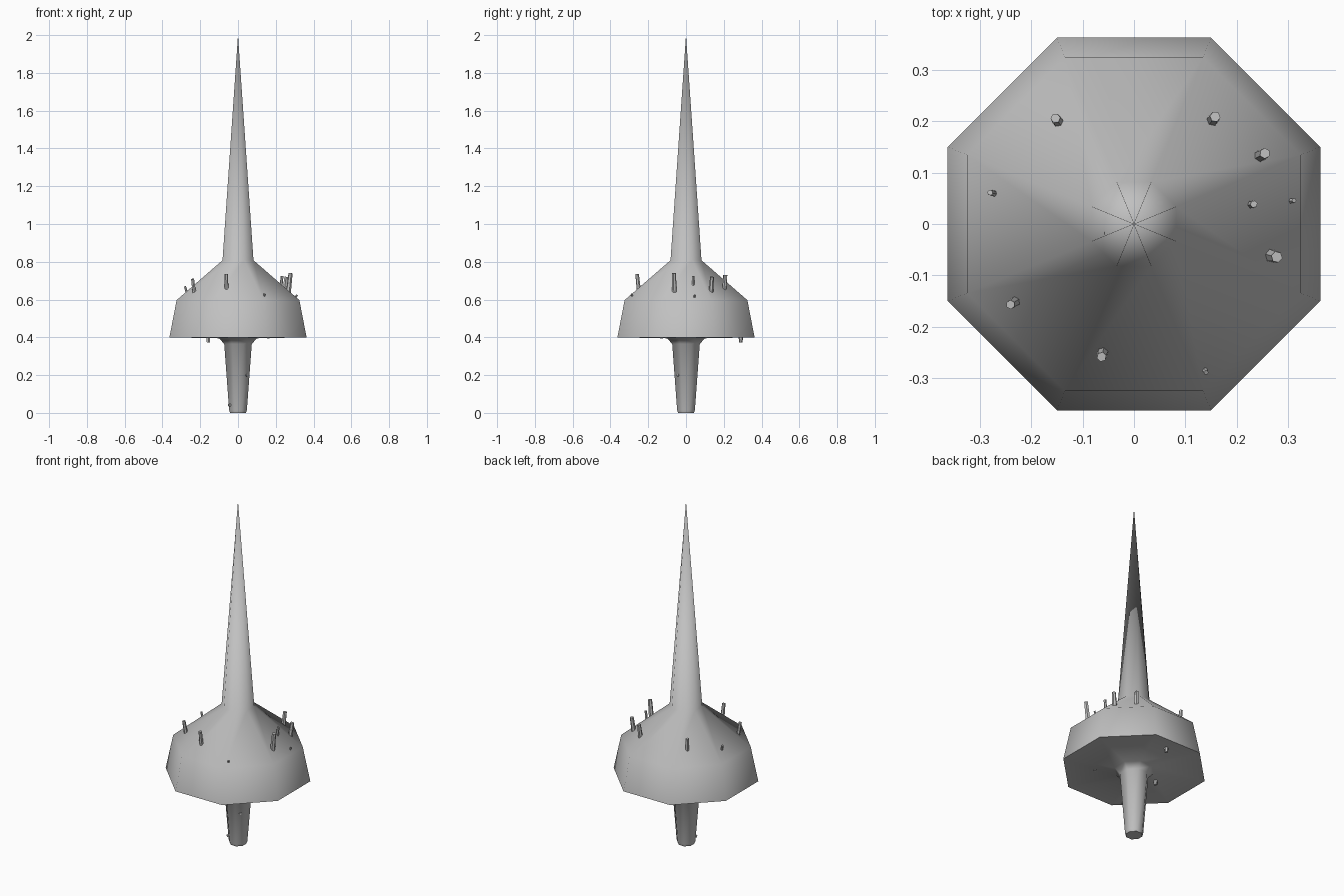
import bpy, bmesh, math
from mathutils import Vector, Matrix

if "Cube" in bpy.data.objects:
    bpy.data.objects.remove(bpy.data.objects["Cube"])

grey = bpy.data.materials.new("stone grey")
grey.diffuse_color = (0.53, 0.53, 0.53, 1)
grey.use_nodes = True
grey.node_tree.nodes["Principled BSDF"].inputs["Base Color"].default_value = grey.diffuse_color


def finish(bm, name, angle):
    bmesh.ops.recalc_face_normals(bm, faces=bm.faces[:])
    me = bpy.data.meshes.new(name)
    bm.to_mesh(me)
    bm.free()
    me.materials.append(grey)
    ob = bpy.data.objects.new(name, me)
    bpy.context.collection.objects.link(ob)
    bpy.ops.object.select_all(action='DESELECT')
    ob.select_set(True)
    bpy.context.view_layer.objects.active = ob
    bpy.ops.object.shade_smooth_by_angle(angle=math.radians(angle))
    return ob


def lathe(name, profile, sides=8):
    """Octagonal lathe; profile holds (apothem, z), flats face the axes."""
    bm = bmesh.new()
    k = 1 / math.cos(math.pi / sides)
    rings = []
    for r, z in profile:
        if r == 0:
            rings.append([bm.verts.new((0, 0, z))] * sides)
        else:
            rings.append([bm.verts.new((r * k * math.cos(a), r * k * math.sin(a), z))
                          for a in [(i + 0.5) * math.tau / sides for i in range(sides)]])
    for lo, hi in zip(rings, rings[1:]):
        for i in range(sides):
            j = (i + 1) % sides
            bm.faces.new(list(dict.fromkeys((lo[i], lo[j], hi[j], hi[i]))))
    return finish(bm, name, 65)


# spindle: stem, flared collar, skirted body and long spike in one shell
lathe("spindle_body", [(0, 0), (0.042, 0), (0.047, 0.015), (0.073, 0.365), (0.1, 0.395),
                       (0.363, 0.4), (0.325, 0.597), (0.082, 0.808), (0, 2.0)])


def peg(name, base, tip, radius):
    """Small six-sided peg between two points."""
    a, b = Vector(base), Vector(tip)
    d = b - a
    m = Matrix.Translation((a + b) / 2) @ d.to_track_quat('Z', 'Y').to_matrix().to_4x4()
    bm = bmesh.new()
    bmesh.ops.create_cone(bm, cap_ends=True, segments=6, radius1=radius,
                          radius2=radius * 0.8, depth=d.length, matrix=m)
    finish(bm, name, 40)


# pegs on the sloping shoulder, leaning slightly outward: x, y, top, radius
shoulder = [(-0.15, 0.202, 0.73, 0.012), (0.155, 0.205, 0.73, 0.013), (0.25, 0.135, 0.72, 0.013),
            (0.229, 0.038, 0.725, 0.009), (0.306, 0.045, 0.625, 0.006), (0.273, -0.063, 0.74, 0.014),
            (-0.236, -0.154, 0.71, 0.011), (-0.062, -0.254, 0.735, 0.012),
            (-0.275, 0.06, 0.67, 0.007), (0.138, -0.284, 0.63, 0.006)]
for i, (x, y, top, r) in enumerate(shoulder):
    base_z = min(top - 0.03, 0.62)
    peg(f"shoulder_peg_{i}", (x * 0.97, y * 0.97, base_z), (x * 1.02, y * 1.02, top), r)

# studs poking out below the skirt: x, y, bottom, radius
under = [(0.02, 0.29, 0.372, 0.012), (-0.157, -0.01, 0.372, 0.012), (0.16, -0.13, 0.394, 0.01)]
for i, (x, y, z, r) in enumerate(under):
    peg(f"underside_stud_{i}", (x, y, 0.41), (x, y, z), r)

# tiny studs on the stem and spike
peg("stem_stud_upper", (0.03, -0.03, 0.2), (0.048, -0.045, 0.2), 0.008)
peg("stem_stud_lower", (-0.03, -0.02, 0.045), (-0.05, -0.03, 0.04), 0.01)
peg("spike_stud", (-0.03, -0.015, 1.16), (-0.058, -0.02, 1.16), 0.006)
